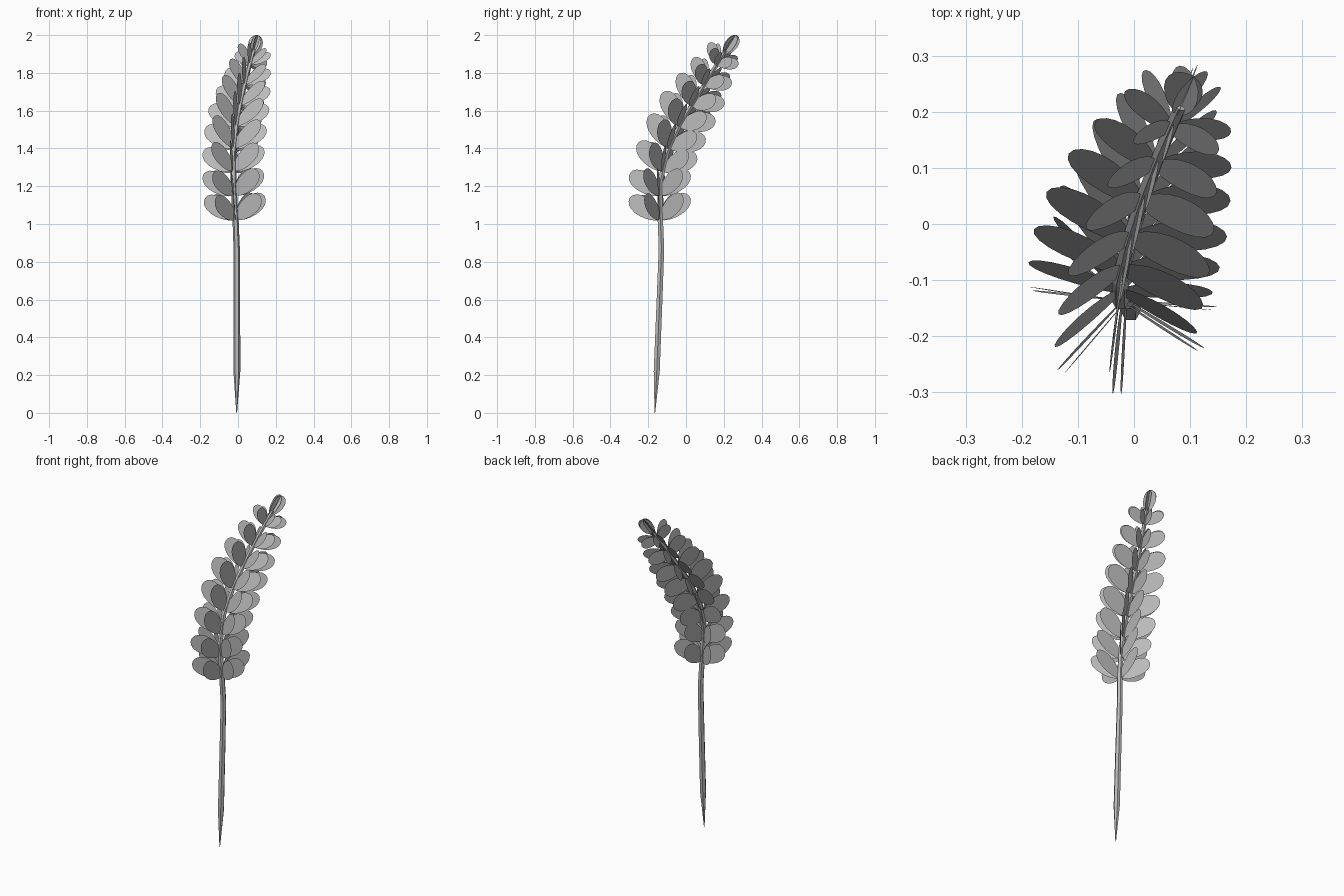
import bpy, bmesh, math
from mathutils import Vector

cube = bpy.data.objects.get("Cube")
if cube:
    bpy.data.objects.remove(cube)

grey = bpy.data.materials.new("plain_grey")
grey.use_nodes = True
colour = (0.5, 0.5, 0.5, 1)
grey.diffuse_color = colour
grey.node_tree.nodes["Principled BSDF"].inputs["Base Color"].default_value = colour

# Centre line of the stalk, from root to tip
PATH = [Vector(p) for p in (
    (-.007, -.165, 0), (-.006, -.155, .22), (-.006, -.14, .6), (-.007, -.13, .87),
    (-.014, -.137, 1.05), (-.024, -.138, 1.22), (-.025, -.1, 1.38),
    (-.008, -.03, 1.53), (.017, .05, 1.66), (.05, .135, 1.8), (.084, .212, 1.92))]


def along(s):
    """Point at arc length s on the centre line."""
    for a, b in zip(PATH, PATH[1:]):
        d = (b - a).length
        if s <= d or b is PATH[-1]:
            return a.lerp(b, s / d)
        s -= d


def frame(s):
    """Position and rotation that turns z to the stalk direction."""
    tangent = along(s + .05) - along(s - .05)
    return along(s), Vector((0, 0, 1)).rotation_difference(tangent)


def finish(bm, name):
    mesh = bpy.data.meshes.new(name)
    bm.to_mesh(mesh)
    bm.free()
    mesh.materials.append(grey)
    obj = bpy.data.objects.new(name, mesh)
    bpy.context.collection.objects.link(obj)
    return obj


def add_leaf(bm, s, azimuth, tilt, length, width, sides=20):
    """Flat oval leaf standing in the plane of the stalk, like a fin."""
    origin, turn = frame(s)
    out = Vector((math.cos(azimuth), math.sin(azimuth), 0))
    up = Vector((0, 0, 1))
    axis = out * math.sin(tilt) + up * math.cos(tilt)
    across = out * math.cos(tilt) - up * math.sin(tilt)
    verts = []
    for i in range(sides):
        a = math.tau * i / sides
        u = length * (1 - math.cos(a)) / 2
        v = width / 2 * math.sin(a) * (1 - .2 * math.cos(a))
        verts.append(bm.verts.new(origin + turn @ (axis * u + across * v)))
    bm.faces.new(verts)


# Stalk: thin six-sided tube, pointed at the root
SIDES = 6
bm = bmesh.new()
rings = []
s = 0
for i, p in enumerate(PATH):
    s += (p - PATH[i - 1]).length if i else 0
    radius = .002 if i == 0 else .019 - .008 * i / len(PATH)
    turn = frame(s)[1]
    rings.append([bm.verts.new(p + turn @ Vector((radius * math.cos(math.tau * k / SIDES),
                                                  radius * math.sin(math.tau * k / SIDES), 0)))
                  for k in range(SIDES)])
for lo, hi in zip(rings, rings[1:]):
    for k in range(SIDES):
        n = (k + 1) % SIDES
        bm.faces.new((lo[k], lo[n], hi[n], hi[k]))
bm.faces.new(rings[0][::-1])
bm.faces.new(rings[-1])
finish(bm, "stalk")

# Eight whorls, each of four crossed pairs of leaves, twisting slightly upwards
AZIMUTHS = (-3, 50, 86, 140, 173, 230, 268, 330)
LENGTHS = (.195, .195, .197, .2, .196, .178, .152, .12)
for w, length in enumerate(LENGTHS):
    bm = bmesh.new()
    for deg in AZIMUTHS:
        add_leaf(bm, 1.03 + .129 * w, math.radians(deg - 2.2 * w), math.radians(54),
                 length, length * .52)
    finish(bm, f"leaf_whorl_{w + 1}")

# Crossed leaves closing the tip
bm = bmesh.new()
for deg in (35, 70, 125, 158):
    add_leaf(bm, s - .025, math.radians(deg), math.radians(6), .124, .07)
finish(bm, "tip_leaves")
